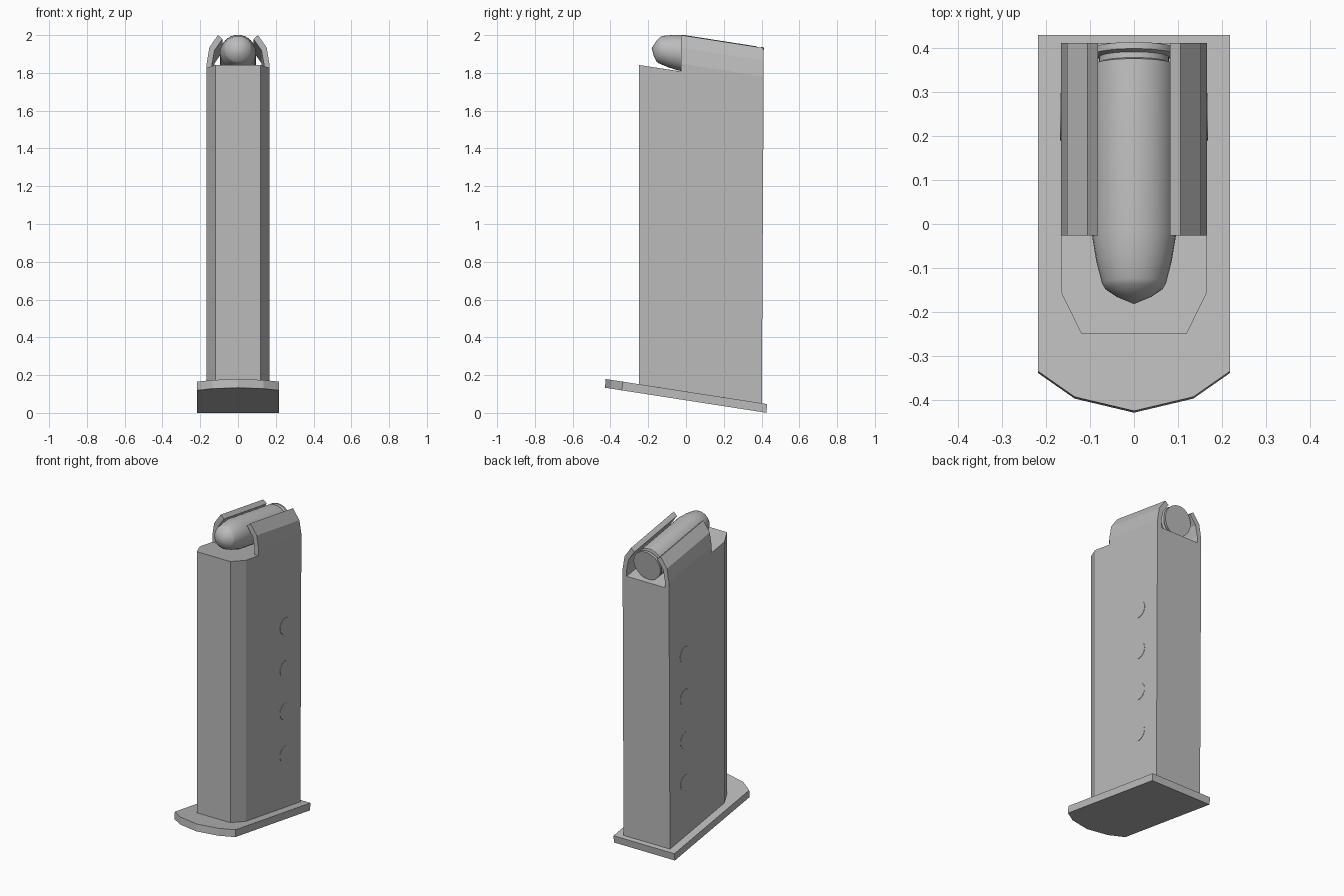
import bpy, bmesh, math
from mathutils import Matrix, Vector

if "Cube" in bpy.data.objects:
    bpy.data.objects.remove(bpy.data.objects["Cube"])

SLOPE = -0.156  # shared tilt of base plate, feed lips and round

steel = bpy.data.materials.new("grey steel")
steel.diffuse_color = (0.5, 0.5, 0.5, 1)
steel.use_nodes = True
steel.node_tree.nodes["Principled BSDF"].inputs["Base Color"].default_value = steel.diffuse_color


def finish(name, bm, smooth=None):
    bmesh.ops.recalc_face_normals(bm, faces=bm.faces)
    me = bpy.data.meshes.new(name)
    bm.to_mesh(me)
    bm.free()
    ob = bpy.data.objects.new(name, me)
    bpy.context.collection.objects.link(ob)
    me.materials.append(steel)
    if smooth:
        bpy.ops.object.select_all(action='DESELECT')
        ob.select_set(True)
        bpy.context.view_layer.objects.active = ob
        bpy.ops.object.shade_smooth_by_angle(angle=math.radians(smooth))
    return ob


def bridge(name, lower, upper, smooth=None):
    """Solid between two matching outlines."""
    bm = bmesh.new()
    a = [bm.verts.new(p) for p in lower]
    b = [bm.verts.new(p) for p in upper]
    bm.faces.new(a)
    bm.faces.new(b)
    for i in range(len(a)):
        j = (i + 1) % len(a)
        bm.faces.new((a[i], a[j], b[j], b[i]))
    return finish(name, bm, smooth)


def mirrored(half):
    return half + [(-x, y) for x, y in reversed(half) if x > 0]


# Base plate with a blunt pointed front
plate = mirrored([(0, -0.425), (0.135, -0.393), (0.218, -0.335), (0.218, 0.425)])
bridge("base_plate",
       [(x, y + (-0.004 if y < 0 else 0), 0.067 + SLOPE * y) for x, y in plate],
       [(x, y + (0 if y < 0 else 0.005), 0.113 + SLOPE * y) for x, y in plate])

# Tapered body with chamfered front corners
body = mirrored([(0.12, -0.249), (0.166, -0.155), (0.166, 0.405)])
bridge("magazine_body",
       [(x, y - (0.004 if y > 0 else 0), 0.105 + SLOPE * y) for x, y in body],
       [(x, y + (0.006 if y > 0 else 0), 1.803 + SLOPE * y) for x, y in body])

# Feed lips: bent sheet section swept along the tilt
lip = [(0.166, 1.795), (0.166, 1.845), (0.152, 1.93), (0.106, 1.996),
       (0.082, 1.975), (0.124, 1.915), (0.137, 1.845), (0.137, 1.795)]
for side, label in ((1, "right"), (-1, "left")):
    bridge("feed_lip_" + label,
           [(side * x, -0.026, z + 0.004) for x, z in lip],
           [(side * x, 0.411, z + SLOPE * 0.411) for x, z in lip])

# Cartridge: lathed profile (distance from tip, radius)
profile = [(0, 0), (0.018, 0.04), (0.036, 0.066), (0.048, 0.073), (0.10, 0.086),
           (0.155, 0.095), (0.55, 0.095), (0.555, 0.08), (0.568, 0.08),
           (0.573, 0.095), (0.588, 0.095), (0.588, 0)]
bm = bmesh.new()
vs = [bm.verts.new((r, d, 0)) for d, r in profile]
edges = [bm.edges.new(p) for p in zip(vs, vs[1:])]
bmesh.ops.spin(bm, geom=vs + edges, cent=(0, 0, 0), axis=(0, 1, 0),
               angle=math.tau, steps=32, use_merge=False)
bmesh.ops.remove_doubles(bm, verts=bm.verts, dist=1e-5)
bm.transform(Matrix.Translation(Vector((0, -0.182, 1.931)))
             @ Matrix.Rotation(math.atan(SLOPE), 4, 'X'))
finish("cartridge", bm, 30)

# Round count marks on both sides
for side, label in ((1, "right"), (-1, "left")):
    for i in range(4):
        bm = bmesh.new()
        bmesh.ops.create_cone(bm, cap_ends=True, segments=28, radius1=0.052,
                              radius2=0.052, depth=0.006)
        bm.transform(Matrix.Translation(Vector((side * 0.165, 0.242 + 0.001 * i, 0.422 + 0.276 * i)))
                     @ Matrix.Rotation(math.pi / 2, 4, 'Y'))
        finish(f"count_mark_{label}_{i + 1}", bm)
